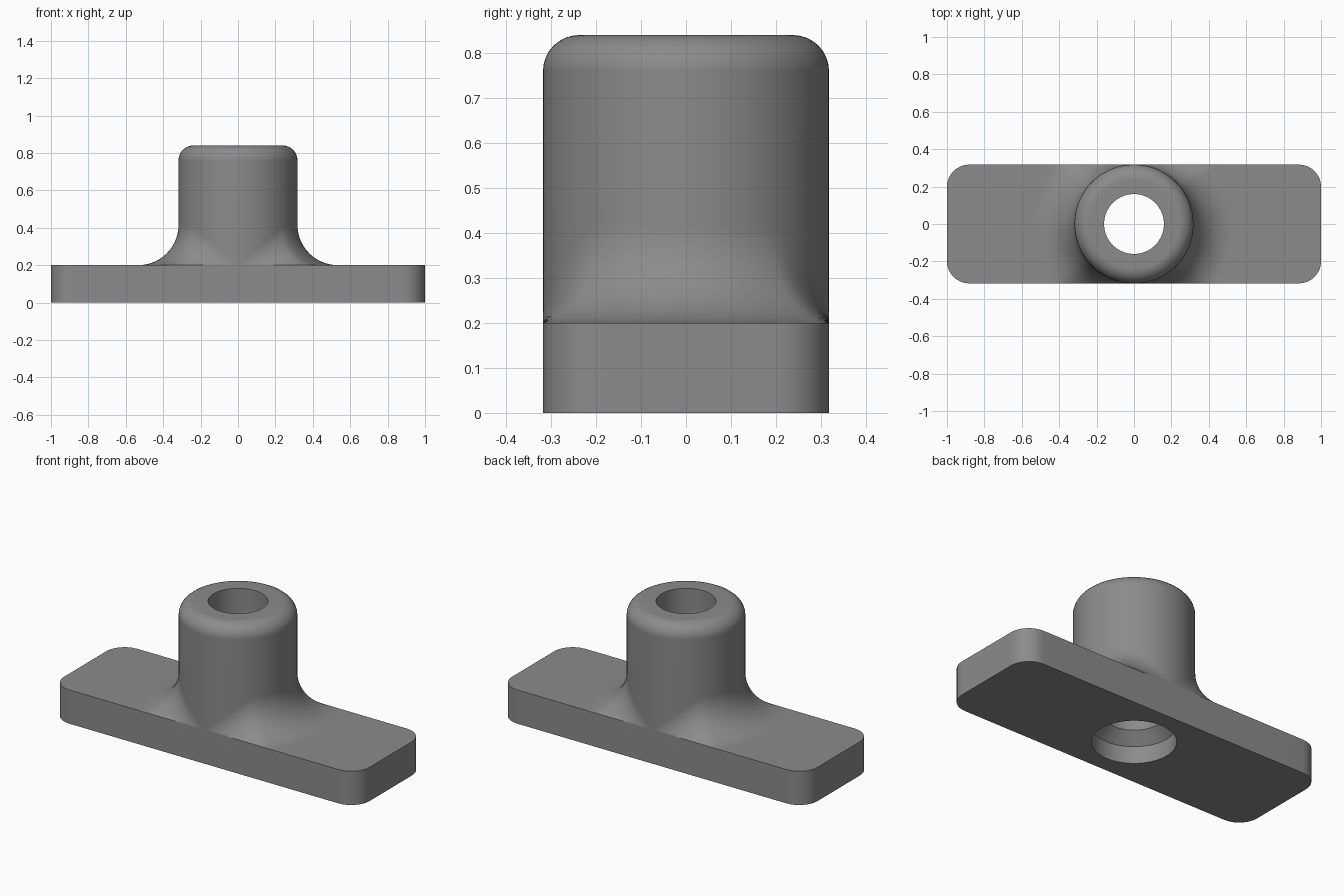
import bpy, bmesh, math

if "Cube" in bpy.data.objects:
    bpy.data.objects.remove(bpy.data.objects["Cube"])

HALF_L, HALF_W, PLATE_H, CORNER = 1.0, 0.318, 0.20, 0.12   # base plate
BOSS_R, TOP_Z, ROUND = 0.318, 0.84, 0.08                   # upright boss
FILLET = 0.215                                             # blend at boss foot
BORE_R, SINK_R, SINK_Z, CONE_Z = 0.16, 0.222, 0.10, 0.163  # stepped hole


def plate_reach(a):
    """Distance from the centre to the rounded plate outline at angle a."""
    c, s = abs(math.cos(a)), abs(math.sin(a))
    t = min(HALF_L / max(c, 1e-9), HALF_W / max(s, 1e-9))
    cx, cy = HALF_L - CORNER, HALF_W - CORNER
    if t * c > cx and t * s > cy:
        b = cx * c + cy * s
        t = b + math.sqrt(max(0, b * b - cx * cx - cy * cy + CORNER ** 2))
    return t


def section(a):
    """Closed radial section (radius, height) at angle a."""
    reach = plate_reach(a)
    toe = min(BOSS_R + FILLET, reach)
    # the blend keeps its radius but is held by the plate's long edges
    cr = BOSS_R + FILLET
    cz = PLATE_H + math.sqrt(max(0, FILLET ** 2 - (cr - toe) ** 2))
    sweep = math.acos(max(-1, min(1, (cr - toe) / FILLET)))
    pts = [(SINK_R, 0), (SINK_R, SINK_Z), (BORE_R, CONE_Z), (BORE_R, TOP_Z)]
    for i in range(9):
        t = math.pi / 2 * (1 - i / 8)
        pts.append((BOSS_R - ROUND + ROUND * math.cos(t),
                    TOP_Z - ROUND + ROUND * math.sin(t)))
    for i in range(15):
        t = sweep * i / 14
        pts.append((cr - FILLET * math.cos(t), cz - FILLET * math.sin(t)))
    return pts + [(reach, PLATE_H), (reach, 0)]


# angles: even steps plus extra ones around the plate corners
lo = math.atan2(HALF_W - CORNER, HALF_L)
hi = math.atan2(HALF_W, HALF_L - CORNER)
quarter = [math.pi / 2 * i / 36 for i in range(37)]
quarter = [a for a in quarter if not lo - 0.01 < a < hi + 0.01]
quarter = sorted(quarter + [lo + (hi - lo) * i / 10 for i in range(11)])
half = quarter + [math.pi - a for a in reversed(quarter[:-1])]
angles = half + [math.pi + a for a in half[1:-1]]

# plate, boss, blend and stepped hole as one closed loft
bm = bmesh.new()
rings = [[bm.verts.new((r * math.cos(a), r * math.sin(a), z)) for r, z in section(a)]
         for a in angles]
n = len(rings[0])
for k, ring in enumerate(rings):
    nxt = rings[(k + 1) % len(rings)]
    for i in range(n):
        j = (i + 1) % n
        bm.faces.new((ring[i], ring[j], nxt[j], nxt[i]))
bmesh.ops.remove_doubles(bm, verts=bm.verts, dist=1e-5)
bmesh.ops.dissolve_degenerate(bm, edges=bm.edges, dist=1e-5)
bmesh.ops.recalc_face_normals(bm, faces=bm.faces)
mesh = bpy.data.meshes.new("flanged_boss")
bm.to_mesh(mesh)
bm.free()

grey = bpy.data.materials.new("mid grey")
grey.diffuse_color = (0.26, 0.26, 0.26, 1)
grey.use_nodes = True
grey.node_tree.nodes["Principled BSDF"].inputs["Base Color"].default_value = grey.diffuse_color
mesh.materials.append(grey)
part = bpy.data.objects.new("flanged_boss", mesh)
bpy.context.collection.objects.link(part)

# smooth round faces, crisp edges, clean flats
bpy.context.view_layer.objects.active = part
part.select_set(True)
bpy.ops.object.shade_smooth_by_angle(angle=math.radians(30))
weighted = part.modifiers.new("clean_flats", 'WEIGHTED_NORMAL')
weighted.keep_sharp = True
